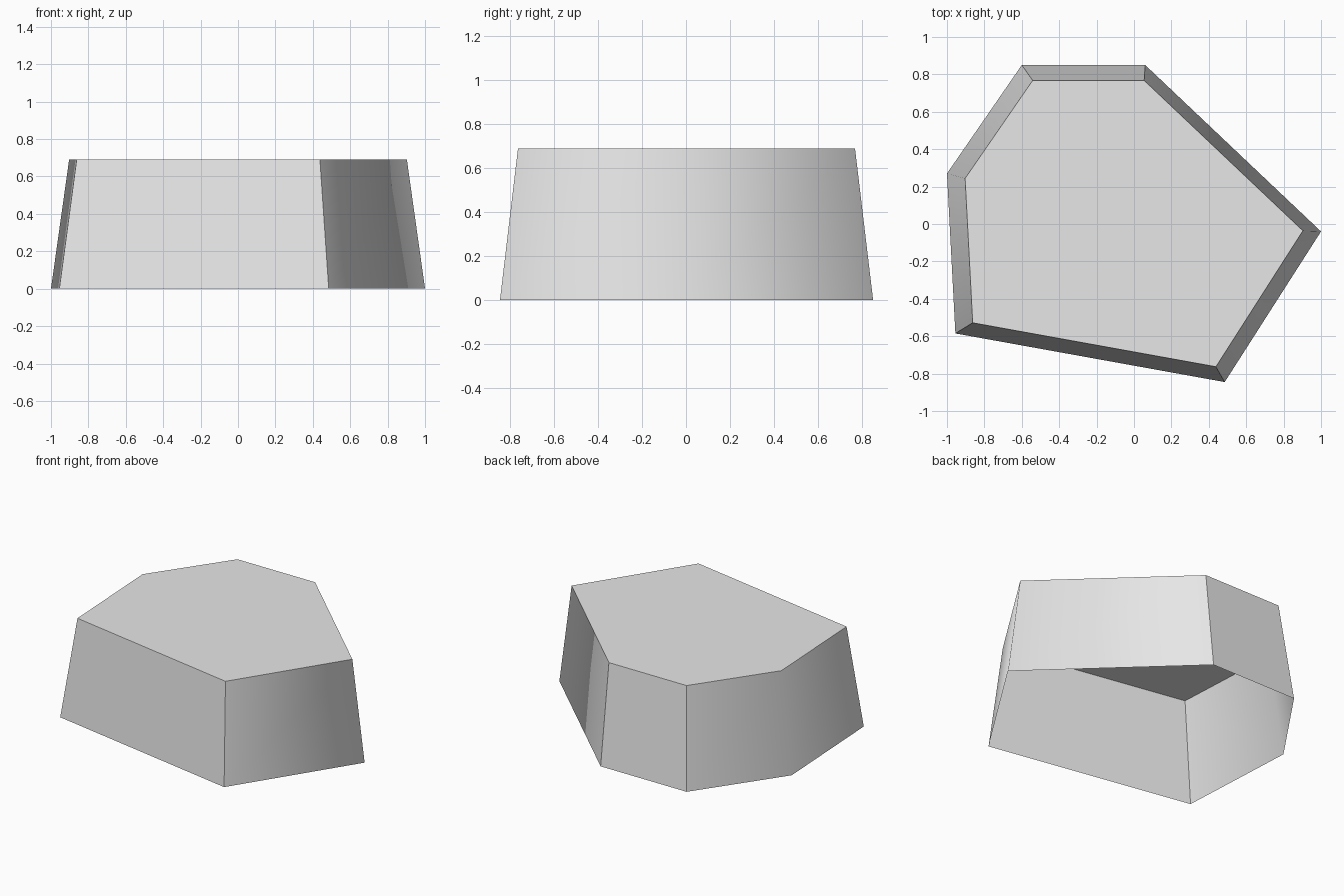
import bpy
import bmesh

cube = bpy.data.objects.get("Cube")
if cube:
    bpy.data.objects.remove(cube, do_unlink=True)

HEIGHT = 0.69
TAPER = 0.903
# Base outline, counter-clockwise: x, y, whether the corner edge is crisp
OUTLINE = [
    (0.485, -0.845, True),
    (1.0, -0.04, False),
    (0.06, 0.85, True),
    (-0.60, 0.85, True),
    (-1.0, 0.27, False),
    (-0.955, -0.585, True),
]

# Plain grey stone
stone = bpy.data.materials.new("stone grey")
stone.use_nodes = True
grey = (0.8, 0.8, 0.8, 1.0)
stone.diffuse_color = grey
stone.node_tree.nodes["Principled BSDF"].inputs["Base Color"].default_value = grey

# Tapered rock: side walls and a flat top, open underneath
bm = bmesh.new()
base = [bm.verts.new((x, y, 0)) for x, y, crisp in OUTLINE]
rim = [bm.verts.new((x * TAPER, y * TAPER, HEIGHT)) for x, y, crisp in OUTLINE]
count = len(OUTLINE)
for i in range(count):
    j = (i + 1) % count
    bm.faces.new((base[i], base[j], rim[j], rim[i]))
top = bm.faces.new(rim)

# Smooth walls, crisp rim, and only some corners rounded in shading
for face in bm.faces:
    face.smooth = True
for edge in top.edges:
    edge.smooth = False
for low, high, corner in zip(base, rim, OUTLINE):
    bm.edges.get((low, high)).smooth = not corner[2]

mesh = bpy.data.meshes.new("rock")
bm.to_mesh(mesh)
bm.free()
mesh.materials.append(stone)
rock = bpy.data.objects.new("rock", mesh)
bpy.context.collection.objects.link(rock)
